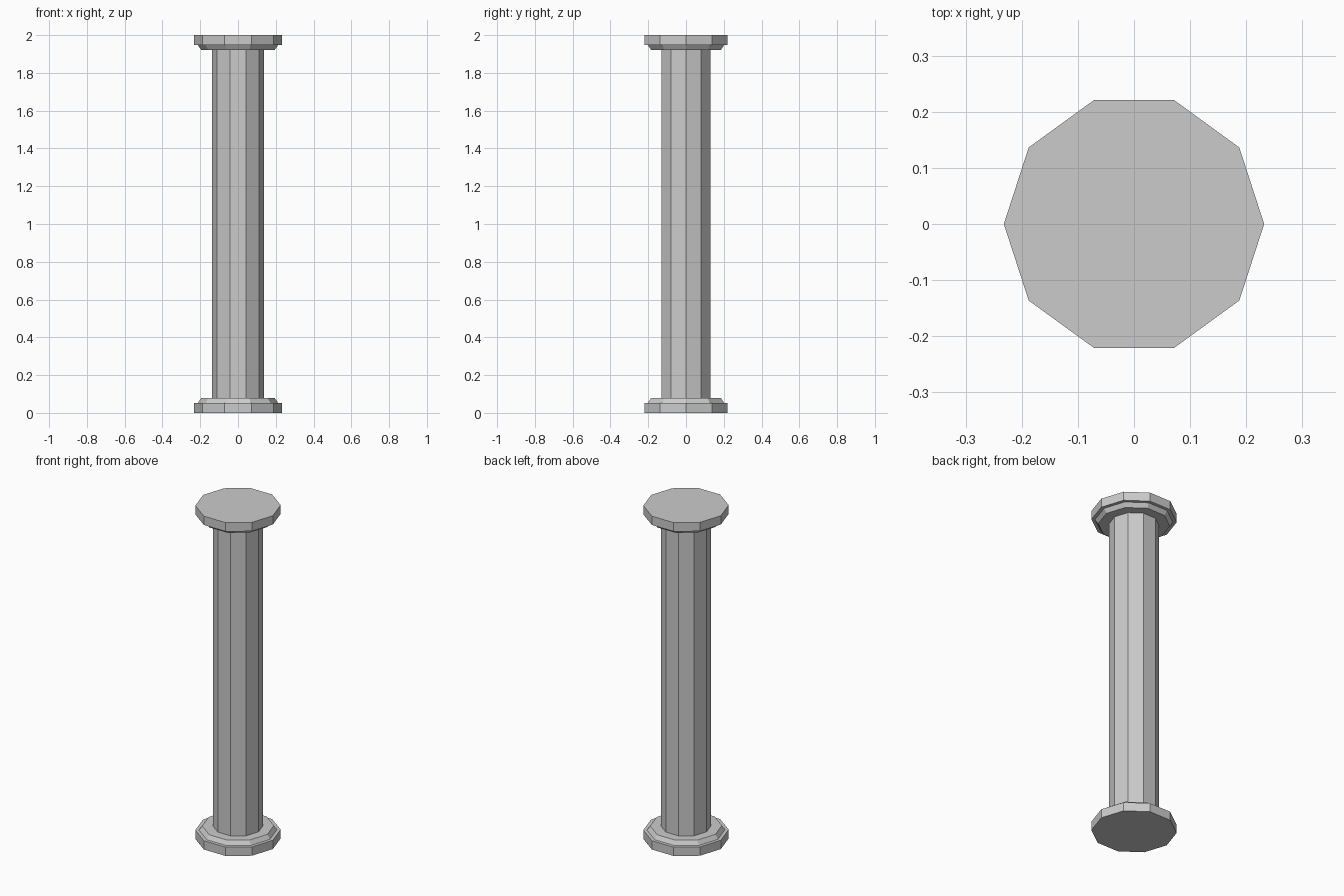
import bpy
import bmesh
from math import cos, sin, tau

SIDES = 10
HEIGHT = 2.0

cube = bpy.data.objects.get("Cube")
if cube:
    bpy.data.objects.remove(cube, do_unlink=True)

# Plain stone colour
stone = bpy.data.materials.new("grey stone")
stone.use_nodes = True
colour = (0.6, 0.6, 0.6, 1)
stone.diffuse_color = colour
stone.node_tree.nodes["Principled BSDF"].inputs["Base Color"].default_value = colour


def turned_part(name, profile):
    """Ten-sided solid from a list of (radius, height), capped at both ends."""
    bm = bmesh.new()
    rings = [[bm.verts.new((r * cos(tau * i / SIDES), r * sin(tau * i / SIDES), z))
              for i in range(SIDES)] for r, z in profile]
    for low, high in zip(rings, rings[1:]):
        for i in range(SIDES):
            j = (i + 1) % SIDES
            bm.faces.new((low[i], low[j], high[j], high[i]))
    bm.faces.new(rings[0])
    bm.faces.new(rings[-1])
    bmesh.ops.recalc_face_normals(bm, faces=bm.faces)
    mesh = bpy.data.meshes.new(name)
    bm.to_mesh(mesh)
    bm.free()
    mesh.materials.append(stone)
    obj = bpy.data.objects.new(name, mesh)
    bpy.context.collection.objects.link(obj)


# Slab with a ledge and a chamfered collar, mirrored for the top
foot = [(0.232, 0), (0.232, 0.053), (0.212, 0.053), (0.195, 0.078)]
turned_part("base", foot)
turned_part("capital", [(r, HEIGHT - z) for r, z in foot])

# Straight shaft between the collars
turned_part("shaft", [(0.137, 0.078), (0.137, HEIGHT - 0.078)])
